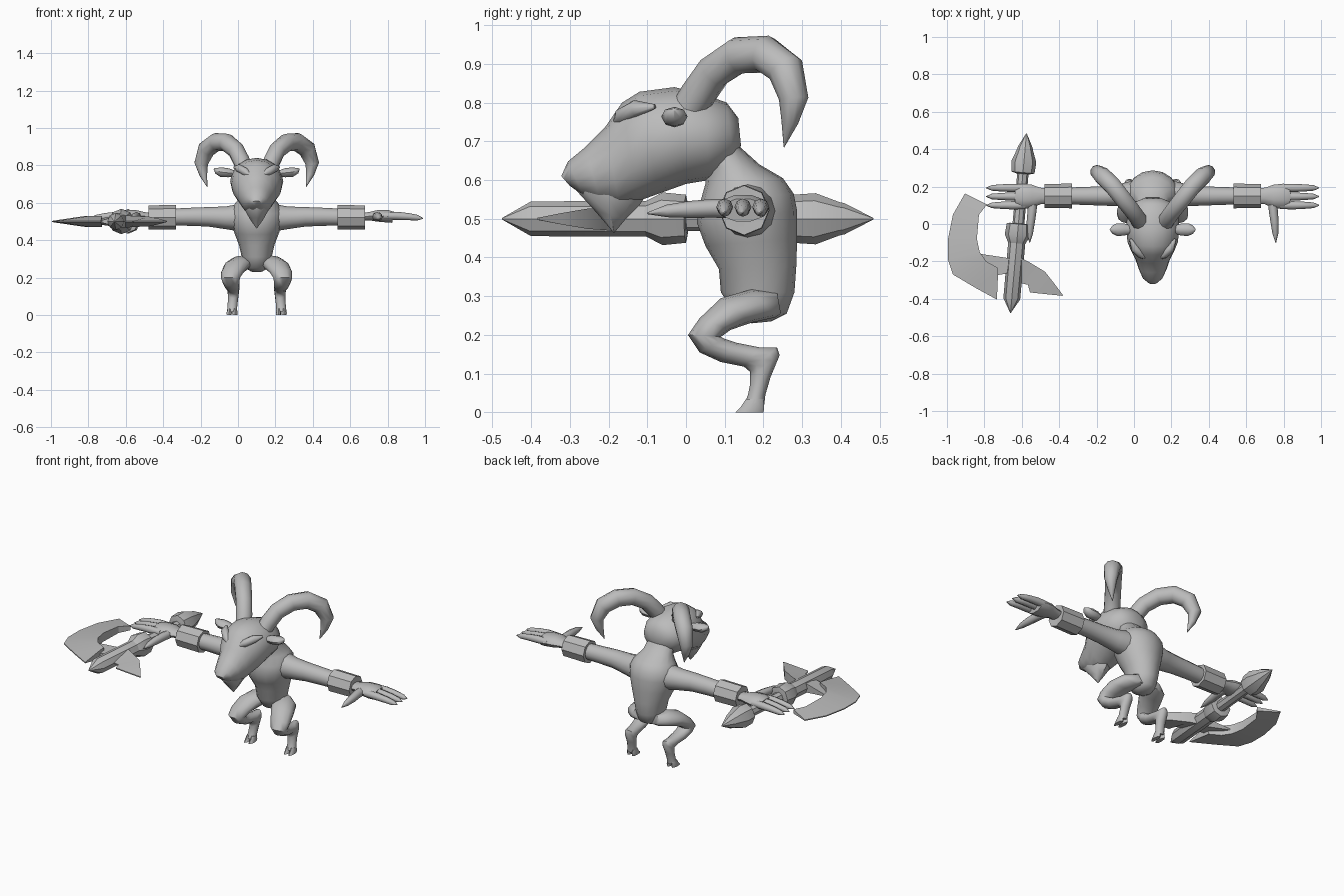
import bpy, bmesh, math
from mathutils import Vector as V

CX = 0.1  # symmetry plane of the creature

grey = bpy.data.materials.new("plain grey")
grey.diffuse_color = (0.5, 0.5, 0.5, 1)


def finish(name, bm, angle=50):
    bmesh.ops.remove_doubles(bm, verts=bm.verts, dist=1e-5)
    bmesh.ops.recalc_face_normals(bm, faces=bm.faces)
    me = bpy.data.meshes.new(name)
    bm.to_mesh(me)
    bm.free()
    me.materials.append(grey)
    ob = bpy.data.objects.new(name, me)
    bpy.context.collection.objects.link(ob)
    bpy.ops.object.select_all(action='DESELECT')
    ob.select_set(True)
    bpy.context.view_layer.objects.active = ob
    bpy.ops.object.shade_smooth_by_angle(angle=math.radians(angle))
    return ob


def loft(name, rings, n=12, angle=50):
    """Skin elliptical rings, each given as centre and two half axes."""
    bm = bmesh.new()
    loops = []
    for c, u, v in rings:
        loops.append([bm.verts.new(V(c) + V(u) * math.cos(2 * math.pi * k / n)
                                   + V(v) * math.sin(2 * math.pi * k / n)) for k in range(n)])
    for a, b in zip(loops, loops[1:]):
        for k in range(n):
            j = (k + 1) % n
            bm.faces.new((a[k], a[j], b[j], b[k]))
    bm.faces.new(loops[0])
    bm.faces.new(loops[-1])
    return finish(name, bm, angle)


def profile(name, rows, n=12, s=1):
    """Rows: y and z of two opposite outline points, half width, side offset."""
    rings = []
    for y1, z1, y2, z2, w, x in rows:
        rings.append(((CX + s * x, (y1 + y2) / 2, (z1 + z2) / 2),
                      (0, (y1 - y2) / 2, (z1 - z2) / 2), (w, 0, 0)))
    return loft(name, rings, n)


def tube(name, pts, n=10, s=1, up=(0, 0, 1), flat=1.0, angle=50):
    """Round tube along points (side offset, y, z, radius)."""
    P = [V((CX + s * p[0], p[1], p[2])) for p in pts]
    rings = []
    for i, p in enumerate(P):
        t = (P[min(i + 1, len(P) - 1)] - P[max(i - 1, 0)]).normalized()
        u = t.cross(V(up)).normalized()
        r = pts[i][3]
        rings.append((p, u * r, u.cross(t) * r * flat))
    return loft(name, rings, n, angle)


# torso and neck
profile("torso", [
    (.17, .23, .22, .235, .03, 0), (.13, .25, .26, .255, .065, 0),
    (.09, .31, .28, .31, .08, 0), (.085, .37, .285, .38, .095, 0),
    (.05, .43, .287, .45, .12, 0), (.028, .49, .287, .52, .14, 0),
    (.036, .54, .278, .565, .14, 0), (.05, .59, .25, .605, .115, 0),
    (.05, .63, .19, .64, .085, 0), (.04, .68, .14, .685, .08, 0),
    (.02, .73, .11, .74, .06, 0)], 16)

# head, muzzle and beard
profile("head", [
    (.135, .76, .142, .69, .045, 0), (.105, .80, .125, .64, .10, 0),
    (.05, .82, .06, .60, .135, 0), (-.03, .84, 0, .59, .142, 0),
    (-.12, .828, -.07, .565, .135, 0), (-.165, .80, -.125, .545, .115, 0),
    (-.21, .735, -.17, .53, .092, 0), (-.26, .685, -.22, .54, .075, 0),
    (-.305, .648, -.265, .56, .055, 0), (-.322, .61, -.30, .585, .025, 0)], 16)
profile("beard", [
    (-.29, .60, -.09, .58, .06, 0), (-.285, .575, -.12, .535, .06, 0),
    (-.235, .52, -.155, .50, .035, 0), (-.186, .463, -.185, .464, .002, 0)], 8)

for s, side in ((-1, "right"), (1, "left")):
    # brow, ear and curled horn
    tube(side + "_brow", [(.03, -.185, .745, .006), (.06, -.165, .765, .022),
                          (.095, -.13, .785, .022), (.12, -.08, .79, .006)], 8, s)
    tube(side + "_ear", [(.11, -.03, .755, .018), (.15, -.03, .76, .032),
                         (.19, -.03, .764, .034), (.215, -.03, .772, .022),
                         (.228, -.03, .782, .004)], 8, s, flat=.75)
    tube(side + "_horn", [
        (.065, .0, .775, .043), (.08, .03, .82, .046), (.11, .072, .88, .046),
        (.16, .135, .922, .048), (.215, .205, .925, .049), (.27, .258, .885, .048),
        (.297, .278, .81, .038), (.285, .268, .75, .022), (.265, .253, .685, .001)],
        10, s, up=(-s * .8, .6, 0))

    # arm and cuff
    tube(side + "_arm", [
        (.03, .16, .52, .075), (.11, .16, .52, .07), (.17, .155, .52, .06),
        (.26, .15, .525, .052), (.36, .15, .525, .048), (.46, .15, .523, .045)], 12, s)
    tube(side + "_cuff", [(.435, .15, .522, .045), (.432, .15, .522, .066),
                          (.578, .15, .522, .064), (.575, .15, .522, .045)],
         8, s, angle=35)

    # hand with three fingers and a thumb
    tube(side + "_palm", [
        (.55, .15, .525, .042), (.60, .15, .528, .044), (.645, .148, .53, .062),
        (.70, .148, .528, .068), (.73, .148, .522, .06)], 10, s, flat=.52)
    for i, y in enumerate((.10, .147, .193)):
        tube(f"{side}_finger_{i + 1}", [
            (.68, y, .53, .02), (.75, y, .53, .022), (.81, y, .526, .019),
            (.86, y, .52, .015), (.89, y, .516, .002)], 8, s)
    tube(side + "_thumb", [
        (.64, .14, .525, .025), (.645, .07, .527, .024), (.652, .01, .524, .022),
        (.656, -.05, .52, .016), (.658, -.10, .514, .002)], 8, s)

    # bent goat leg and split hoof
    profile(side + "_leg", [
        (.235, .31, .245, .255, .04, .05), (.17, .318, .23, .245, .07, .075),
        (.09, .295, .17, .232, .07, .105), (.035, .243, .115, .213, .06, .13),
        (.005, .2, .09, .195, .05, .14), (.035, .155, .10, .19, .045, .137),
        (.09, .13, .13, .18, .04, .132), (.15, .118, .19, .168, .034, .127),
        (.165, .105, .235, .168, .032, .125), (.165, .09, .242, .148, .03, .125),
        (.165, .07, .218, .09, .027, .127), (.16, .045, .205, .045, .026, .13),
        (.15, .02, .202, .02, .027, .132)], 12, s)
    for i, dx in enumerate((-.015, .015)):
        profile(f"{side}_hoof_{i + 1}", [
            (.155, .035, .2, .035, .011, .131 + dx),
            (.14, .012, .202, .012, .014, .132 + dx),
            (.127, 0, .2, 0, .013, .132 + dx)], 8, s)


# axe shaft with collars and pointed ends: (y, radius)
def shaft(name, rows, n=8):
    tube(name, [(-.618 - CX + y * .089, y, .5, r) for y, r in rows], n, angle=35)


shaft("axe_shaft", [(.30, .03), (-.05, .032), (-.06, .046), (-.40, .045), (-.475, .002)])
shaft("axe_front_collar", [(.003, .045), (0, .062), (-.06, .068), (-.105, .045)])
shaft("axe_rear_collar", [(.268, .035), (.275, .062), (.335, .066), (.41, .038)])
shaft("axe_pommel", [(.36, .04), (.365, .05), (.41, .04), (.484, .002)])


def blade(name, pairs):
    """Wedge strip between a thin outer edge and a thicker inner edge."""
    bm = bmesh.new()
    cols = []
    for ox, oy, ix, iy, t in pairs:
        cols.append([bm.verts.new(p) for p in (
            (ox, oy, .503), (ix, iy, .5 + t), (ix, iy, .5 - t), (ox, oy, .497))])
    for a, b in zip(cols, cols[1:]):
        for k in range(4):
            j = (k + 1) % 4
            bm.faces.new((a[k], a[j], b[j], b[k]))
    bm.faces.new(cols[0])
    bm.faces.new(cols[-1])
    finish(name, bm, 30)


# crescent blade, its neck, and the back spike
blade("axe_blade", [
    (-.904, .163, -.786, .104, .012), (-.968, .05, -.829, .05, .02),
    (-.995, -.083, -.84, -.08, .026), (-.995, -.19, -.825, -.15, .028),
    (-.968, -.27, -.79, -.2, .03), (-.85, -.34, -.727, -.235, .03),
    (-.733, -.404, -.727, -.27, .026)])
blade("axe_blade_neck", [(-.82, -.16, -.62, -.19, .035), (-.74, -.275, -.62, -.255, .035)])
blade("axe_back_spike", [
    (-.63, -.31, -.63, -.17, .035), (-.567, -.325, -.567, -.2, .03),
    (-.556, -.366, -.476, -.255, .026), (-.46, -.376, -.425, -.32, .015),
    (-.383, -.384, -.38, -.38, .003)])
